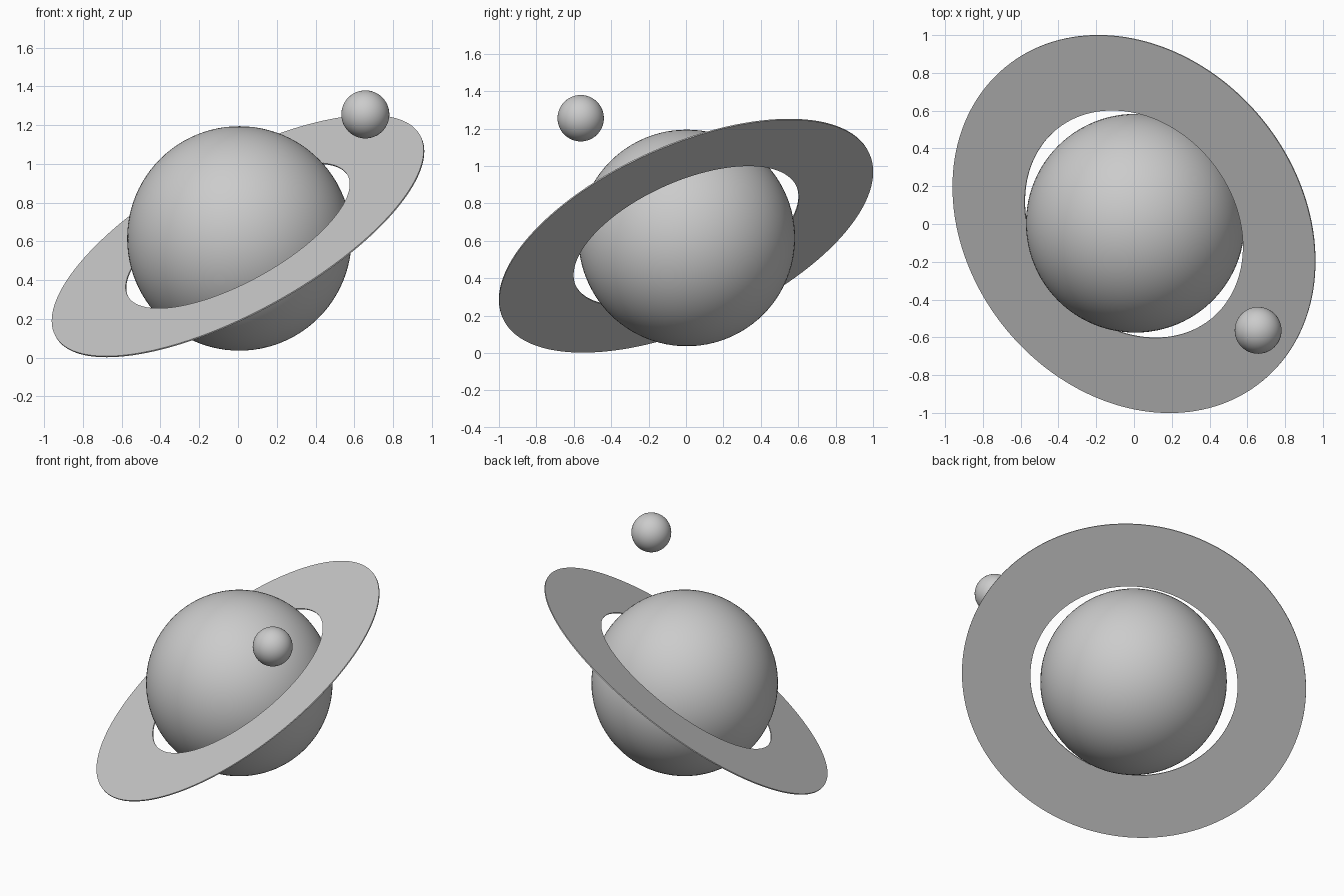
import bpy
import bmesh
import math
from mathutils import Vector

cube = bpy.data.objects.get("Cube")
if cube:
    bpy.data.objects.remove(cube, do_unlink=True)

grey = bpy.data.materials.new("plain_grey")
grey.use_nodes = True
grey.diffuse_color = (0.6, 0.6, 0.6, 1)
grey.node_tree.nodes["Principled BSDF"].inputs["Base Color"].default_value = (0.6, 0.6, 0.6, 1)


def finish(obj, name):
    obj.name = obj.data.name = name
    obj.data.materials.append(grey)
    bpy.ops.object.select_all(action="DESELECT")
    obj.select_set(True)
    bpy.context.view_layer.objects.active = obj
    bpy.ops.object.shade_smooth_by_angle(angle=math.radians(35))


def ball(name, radius, centre, segments):
    bpy.ops.mesh.primitive_uv_sphere_add(
        segments=segments, ring_count=segments // 2, radius=radius, location=centre)
    finish(bpy.context.object, name)


def flat_ring(name, inner, outer, thickness, centre, normal, steps):
    # Spin a thin rectangular section around the ring axis
    bm = bmesh.new()
    h = thickness / 2
    section = [bm.verts.new(p) for p in
               ((inner, 0, -h), (outer, 0, -h), (outer, 0, h), (inner, 0, h))]
    edges = [bm.edges.new((section[i], section[(i + 1) % 4])) for i in range(4)]
    bmesh.ops.spin(bm, geom=section + edges, cent=(0, 0, 0), axis=(0, 0, 1),
                   angle=math.tau, steps=steps)
    bmesh.ops.remove_doubles(bm, verts=bm.verts, dist=0.0001)
    bmesh.ops.recalc_face_normals(bm, faces=bm.faces)
    mesh = bpy.data.meshes.new(name)
    bm.to_mesh(mesh)
    bm.free()
    obj = bpy.data.objects.new(name, mesh)
    bpy.context.collection.objects.link(obj)
    obj.location = centre
    obj.rotation_euler = Vector(normal).to_track_quat("Z", "Y").to_euler()
    finish(obj, name)


# Planet, its tilted ring and the small moon
ball("planet", 0.579, (0.007, 0.004, 0.615), 96)
flat_ring("planet_ring", 0.647, 1.074, 0.007, (0, 0, 0.627), (-0.449, -0.366, 0.815), 160)
ball("moon", 0.124, (0.657, -0.563, 1.255), 48)
